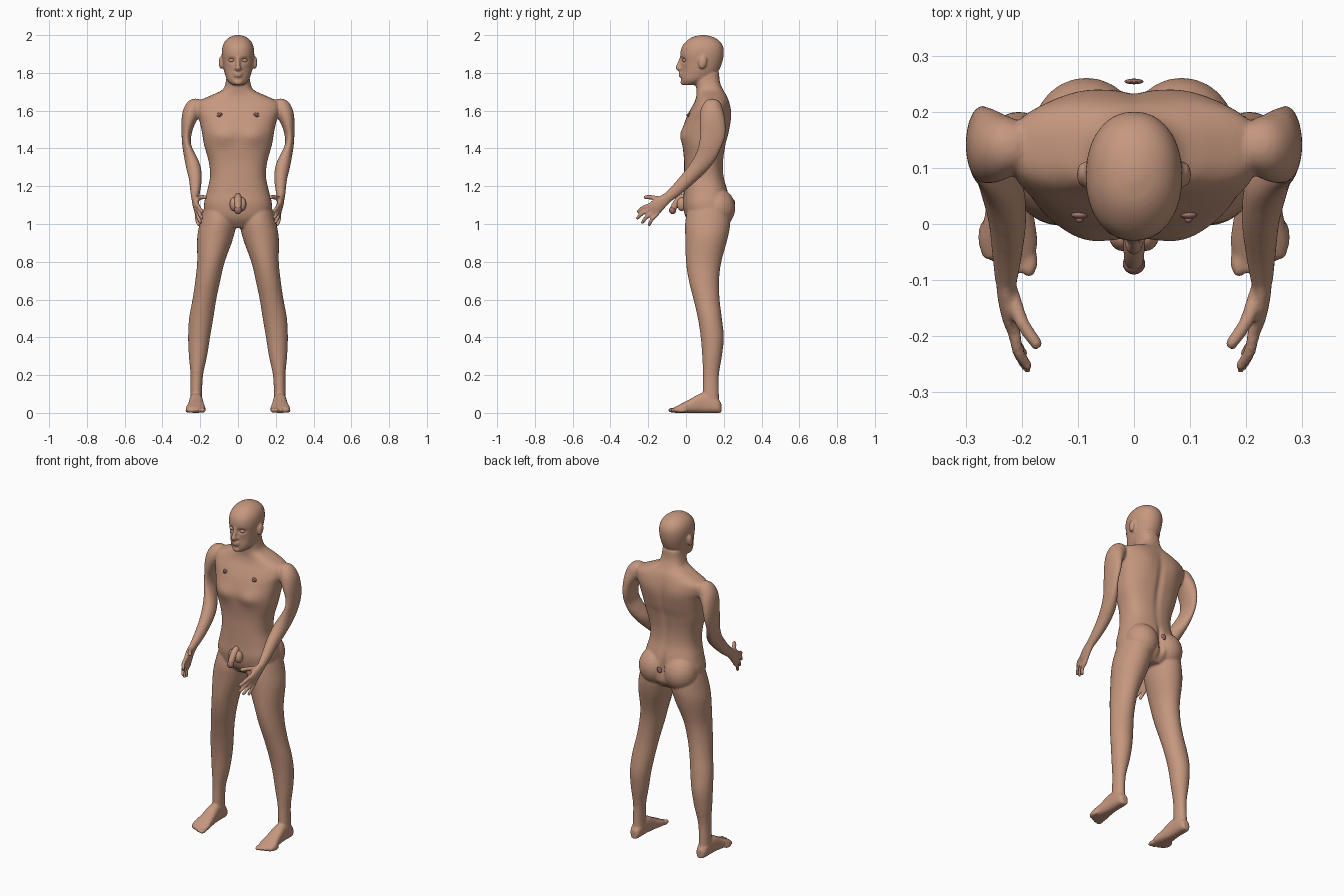
import bpy, bmesh, math
from mathutils import Vector, Matrix


def material(name, rgb):
    m = bpy.data.materials.new(name)
    m.diffuse_color = (*rgb, 1)
    return m


skin = material("skin", (0.56, 0.31, 0.21))
dark = material("dark_pink_skin", (0.36, 0.17, 0.15))


def catmull(st, steps):
    # smooth interpolation of every number in a station
    out = []
    for i in range(len(st) - 1):
        a, b, c, d = st[max(i - 1, 0)], st[i], st[i + 1], st[min(i + 2, len(st) - 1)]
        for k in range(steps):
            t = k / steps
            out.append([0.5 * (2 * q + (r - p) * t + (2 * p - 5 * q + 4 * r - s) * t * t
                               + (3 * q - p - 3 * r + s) * t ** 3) for p, q, r, s in zip(a, b, c, d)])
    return out + [list(st[-1])]


def tube(bm, stations, axis=None, power=2.0, steps=4, n=32):
    # station: x, y, z, radius across, radius deep
    st = catmull(stations, steps)
    rings = []
    for i, (x, y, z, ru, rv) in enumerate(st):
        if axis:
            t = Vector(axis)
        else:
            t = (Vector(st[min(i + 1, len(st) - 1)][:3]) - Vector(st[max(i - 1, 0)][:3])).normalized()
        u = Vector((1, 0, 0))
        u = (u - t * u.dot(t)).normalized()
        v = t.cross(u)
        ring = []
        for k in range(n):
            a = 2 * math.pi * k / n
            c, s = math.cos(a), math.sin(a)
            cu = math.copysign(abs(c) ** (2 / power), c) * ru
            sv = math.copysign(abs(s) ** (2 / power), s) * rv
            ring.append(bm.verts.new(Vector((x, y, z)) + u * cu + v * sv))
        rings.append(ring)
    for r0, r1 in zip(rings, rings[1:]):
        for k in range(n):
            bm.faces.new((r0[k], r0[(k + 1) % n], r1[(k + 1) % n], r1[k]))
    bm.faces.new(rings[0][::-1])
    bm.faces.new(rings[-1])


def ball(bm, c, r, tilt=0):
    m = Matrix.Translation(c) @ Matrix.Rotation(tilt, 4, 'X') @ Matrix.Diagonal((*r, 1))
    bmesh.ops.create_uvsphere(bm, u_segments=24, v_segments=14, radius=1, matrix=m)


def finish(bm, name, mat):
    bmesh.ops.recalc_face_normals(bm, faces=bm.faces)
    me = bpy.data.meshes.new(name)
    bm.to_mesh(me)
    bm.free()
    me.materials.append(mat)
    me.shade_smooth()
    ob = bpy.data.objects.new(name, me)
    bpy.context.collection.objects.link(ob)
    return ob


def upright(rows):
    # z, x centre, half width, front y, back y
    return [(x, (f + b) / 2, z, w, (b - f) / 2) for z, x, w, f, b in rows]


bm = bmesh.new()

# torso and neck
tube(bm, upright([
    (0.98, 0, .08, .04, .19), (1.03, 0, .165, .0, .235), (1.10, 0, .18, -.015, .235),
    (1.17, 0, .165, -.012, .222), (1.25, 0, .148, -.010, .20), (1.33, 0, .155, -.010, .197),
    (1.42, 0, .18, -.018, .21), (1.48, 0, .19, -.022, .225), (1.55, 0, .205, -.003, .235),
    (1.60, 0, .222, .02, .235), (1.645, 0, .215, .045, .227), (1.68, 0, .145, .055, .215),
    (1.71, 0, .083, .055, .197), (1.75, 0, .065, .05, .18), (1.80, 0, .06, .04, .175)]),
    axis=(0, 0, 1), power=2.5, n=48)

# head, nose, lips, chin
tube(bm, upright([
    (1.735, 0, .03, -.016, .05), (1.76, 0, .056, -.024, .11), (1.80, 0, .071, -.026, .165),
    (1.85, 0, .080, -.026, .19), (1.90, 0, .086, -.030, .20), (1.94, 0, .082, -.021, .196),
    (1.97, 0, .067, .004, .176), (1.99, 0, .042, .035, .142), (2.0, 0, .012, .075, .105)]),
    axis=(0, 0, 1), power=2.15, n=48)
tube(bm, [(0, -.02, 1.885, .009, .012), (0, -.034, 1.85, .011, .012), (0, -.044, 1.825, .014, .011),
          (0, -.03, 1.815, .012, .008)])
ball(bm, (0, -.025, 1.797), (.024, .014, .007))
ball(bm, (0, -.025, 1.784), (.021, .014, .007))
ball(bm, (0, -.014, 1.75), (.024, .016, .015))

for s in (-1, 1):
    # ear, nostril side, buttock
    ball(bm, (s * .090, .088, 1.855), (.012, .022, .034), -.2)
    ball(bm, (s * .011, -.03, 1.824), (.008, .012, .008))
    ball(bm, (s * .085, .165, 1.085), (.095, .096, .105))

    # leg
    tube(bm, [(s * x, y, z, w, d) for x, y, z, w, d in upright([
        (1.12, .10, .07, .02, .22), (1.02, .104, .094, -.003, .235), (.93, .12, .096, -.004, .222),
        (.80, .143, .073, .0, .187), (.70, .16, .066, .015, .175), (.60, .178, .063, .04, .178),
        (.50, .195, .064, .063, .19), (.40, .206, .058, .078, .20), (.30, .212, .048, .086, .19),
        (.20, .218, .033, .09, .174), (.10, .221, .031, .088, .174), (.04, .221, .033, .09, .178)])],
        axis=(0, 0, 1))

    # foot: y, x centre, half width, top z
    tube(bm, [(s * x, y, h / 2, w, h / 2) for y, x, w, h in [
        (.187, .22, .018, .05), (.165, .222, .031, .075), (.09, .222, .035, .105),
        (.02, .222, .043, .072), (-.03, .224, .052, .046), (-.062, .223, .046, .03)]],
        axis=(0, -1, 0), power=2.6)
    for k in range(5):
        x = .187 + .0195 * k + (.003 if k else 0)
        r = .0155 if k == 0 else .0095
        tip = -.094 + .002 * k + .0022 * k * k
        ball(bm, (s * x, tip + .028, .014), (r, .03, .0135))

    # arm
    tube(bm, [(s * x, y, z, a, b) for x, y, z, a, b in [
        (.195, .142, 1.645, .02, .03), (.222, .14, 1.625, .045, .05), (.246, .137, 1.59, .047, .062),
        (.263, .14, 1.54, .037, .068), (.272, .142, 1.48, .027, .067), (.272, .128, 1.42, .023, .06),
        (.256, .105, 1.36, .030, .054), (.236, .065, 1.30, .038, .046), (.226, .01, 1.24, .034, .039),
        (.226, -.05, 1.18, .027, .032), (.228, -.10, 1.138, .020, .027)]])
    # palm
    tube(bm, [(s * .228, -.09, 1.145, .019, .026), (s * .226, -.13, 1.115, .017, .034),
              (s * .219, -.165, 1.085, .015, .040), (s * .214, -.185, 1.07, .010, .036)])
    # fingers and thumb: base, tip
    for b, t, r in [((.214, -.192, 1.10), (.188, -.255, 1.065), .0105),
                    ((.214, -.187, 1.08), (.190, -.258, 1.03), .0105),
                    ((.216, -.175, 1.06), (.197, -.232, 1.007), .0105),
                    ((.218, -.157, 1.048), (.208, -.196, .993), .010),
                    ((.218, -.125, 1.13), (.172, -.216, 1.142), .0125)]:
        b, t = Vector(b), Vector(t)
        mid = (b + t) / 2 + Vector((.005, -.004, .004))
        start = b + (b - t) * .3
        end = t + (t - mid) * .12
        tube(bm, [(s * p.x, p.y, p.z, q, q) for p, q in
                  [(start, r), (b, r * 1.1), (mid, r), (t, r * .85), (end, r * .4)]], n=16)

body = finish(bm, "body", skin)

# fuse the parts into one smooth skin
mod = body.modifiers.new("fuse", 'REMESH')
mod.mode = 'VOXEL'
mod.voxel_size = 0.006
mod.use_smooth_shade = True
sm = body.modifiers.new("soften", 'SMOOTH')
sm.factor = 0.5
sm.iterations = 4
dg = bpy.context.evaluated_depsgraph_get()
fused = bpy.data.meshes.new_from_object(body.evaluated_get(dg))
body.modifiers.clear()
body.data = fused
fused.materials.clear()
fused.materials.append(skin)

# soft sculpting: centre, radii, push in y (mirrored in x)
dents = [((.034, -.02, 1.868), (.020, .04, .012), .013),     # eye sockets
         ((.045, -.02, 1.815), (.018, .04, .025), .004),     # cheeks
         ((.085, -.02, 1.465), (.060, .07, .050), -.013),    # chest
         ((.0, .24, 1.09), (.014, .06, .080), -.022),        # cleft
         ((.0, .23, 1.42), (.020, .05, .180), -.010),        # spine
         ((.09, .23, 1.58), (.060, .05, .080), .007)]        # shoulder blades
for v in fused.vertices:
    p = v.co.copy()
    for c, r, push in dents:
        e = ((abs(p.x) - c[0]) / r[0]) ** 2 + ((p.y - c[1]) / r[1]) ** 2 + ((p.z - c[2]) / r[2]) ** 2
        if e < 9:
            v.co.y += push * math.exp(-e)
fused.shade_smooth()

# closed eyelids
bm = bmesh.new()
for s in (-1, 1):
    ball(bm, (s * .034, -.006, 1.866), (.016, .014, .010))
finish(bm, "eyelids", skin)

# chest tips
bm = bmesh.new()
for s in (-1, 1):
    ball(bm, (s * .097, .016, 1.577), (.015, .007, .014))
    ball(bm, (s * .097, .009, 1.577), (.007, .007, .007))
finish(bm, "nipples", dark)

# groin anatomy
bm = bmesh.new()
for s in (-1, 1):
    ball(bm, (s * .021, -.022, 1.105), (.023, .026, .036))
tube(bm, [(0, -.005, 1.15, .014, .014), (0, -.03, 1.135, .019, .019), (0, -.055, 1.105, .018, .018),
          (0, -.068, 1.08, .016, .016)])
finish(bm, "groin", skin)
bm = bmesh.new()
ball(bm, (0, -.071, 1.073), (.020, .019, .021))
finish(bm, "groin_tip", dark)

# small disc at the back
bm = bmesh.new()
ball(bm, (0, .254, 1.11), (.017, .005, .018))
finish(bm, "rear_disc", dark)
